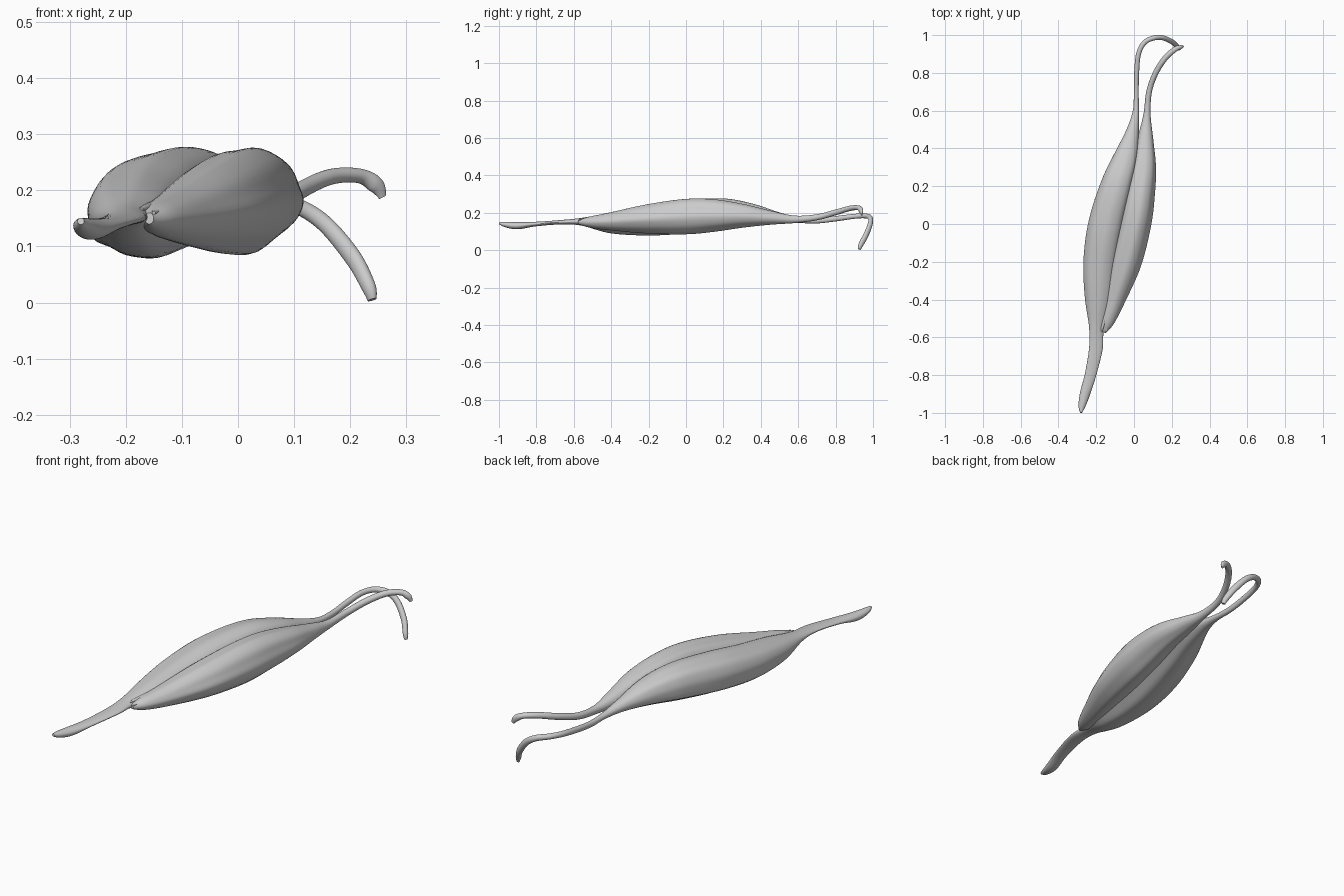
import bpy, bmesh, math
from mathutils import Vector

grey = bpy.data.materials.new("muscle grey")
grey.diffuse_color = (0.6, 0.6, 0.6, 1)


def catmull(p0, p1, p2, p3, t):
    return [0.5 * (2 * b + (c - a) * t + (2 * a - 5 * b + 4 * c - d) * t * t
                   + (3 * b - a - 3 * c + d) * t ** 3)
            for a, b, c, d in zip(p0, p1, p2, p3)]


def loft(name, stations, sides=48, steps=8, ridge=0.03, phase=0.0):
    """Smooth tube through stations (x, y, z, half width, half height)."""
    s = [stations[0]] + stations + [stations[-1]]
    path = [catmull(*s[i:i + 4], k / steps)
            for i in range(len(s) - 3) for k in range(steps)]
    path.append(list(stations[-1]))
    pts = [Vector(p[:3]) for p in path]
    bm = bmesh.new()
    rings = []
    for i, p in enumerate(path):
        t = (pts[min(i + 1, len(pts) - 1)] - pts[max(i - 1, 0)]).normalized()
        side = t.cross(Vector((0, 0, 1))).normalized()
        up = side.cross(t)
        w, h = max(p[3], 0.003), max(p[4], 0.003)
        amount = ridge * min(1, max(0, (h - 0.02) / 0.05))   # only the belly is ridged
        ring = []
        for j in range(sides):
            a = 2 * math.pi * j / sides
            r = 1 + amount * (math.sin(5 * a + phase + i * 0.03) + 0.4 * math.sin(9 * a + phase))
            # hollow running along the underside of the belly
            r -= 2.5 * amount * math.exp(-((a - 1.3 * math.pi) / 0.3) ** 2)
            ring.append(bm.verts.new(pts[i] + side * (w * r * math.cos(a)) + up * (h * r * math.sin(a))))
        rings.append(ring)
    for a, b in zip(rings, rings[1:]):
        for j in range(sides):
            k = (j + 1) % sides
            bm.faces.new((a[j], a[k], b[k], b[j]))
    bm.faces.new(rings[0])
    bm.faces.new(rings[-1])
    bmesh.ops.recalc_face_normals(bm, faces=bm.faces)
    me = bpy.data.meshes.new(name)
    bm.to_mesh(me)
    bm.free()
    me.materials.append(grey)
    for f in me.polygons:
        f.use_smooth = len(f.vertices) == 4
    ob = bpy.data.objects.new(name, me)
    bpy.context.collection.objects.link(ob)
    return ob


# Left muscle: lower tendon, belly and the hooked upper tendon
loft("left_muscle", [
    (-.280, -.998, .145, .006, .006),
    (-.276, -.965, .137, .018, .014),
    (-.260, -.90, .131, .027, .019),
    (-.231, -.80, .140, .030, .012),
    (-.202, -.66, .150, .036, .012),
    (-.198, -.55, .152, .040, .022),
    (-.185, -.40, .146, .076, .056),
    (-.174, -.20, .157, .096, .078),
    (-.143, 0.0, .178, .101, .088),
    (-.090, 0.2, .194, .090, .083),
    (-.042, .35, .190, .068, .060),
    (-.008, .49, .174, .034, .030),
    (.010, .60, .160, .016, .015),
    (.012, .70, .157, .013, .014),
    (.014, .80, .168, .013, .014),
    (.024, .90, .181, .013, .013),
    (.055, .96, .183, .013, .013),
    (.105, .985, .172, .013, .014),
    (.155, .985, .140, .013, .015),
    (.205, .962, .080, .013, .016),
    (.232, .935, .030, .012, .014),
    (.239, .928, .005, .007, .009),
])

# Right muscle: belly overlapping the left one, and its curved upper tendon
loft("right_muscle", [
    (-.158, -.575, .150, .008, .010),
    (-.143, -.52, .150, .036, .028),
    (-.105, -.40, .154, .057, .048),
    (-.045, -.20, .168, .082, .077),
    (.003, 0.0, .181, .085, .093),
    (.028, .15, .187, .080, .086),
    (.050, .30, .185, .066, .064),
    (.060, .45, .174, .042, .038),
    (.069, .58, .165, .019, .020),
    (.080, .70, .176, .015, .016),
    (.115, .80, .202, .015, .015),
    (.165, .878, .224, .015, .014),
    (.215, .923, .226, .014, .013),
    (.245, .936, .210, .011, .015),
    (.258, .940, .188, .004, .007),
], phase=1.5)

# Frayed fibres where the right belly joins the lower tendon
for n, (x, y, z) in enumerate([(-.192, -.555, .168), (-.172, -.57, .166), (-.150, -.575, .160)]):
    loft(f"fibre_{n + 1}", [
        (x, y, z, .003, .003),
        (x + .006, y + .03, z + .003, .008, .005),
        (x + .030, y + .12, z + .008, .012, .010),
        (x + .055, y + .20, z + .012, .004, .004),
    ], sides=12, steps=5)
